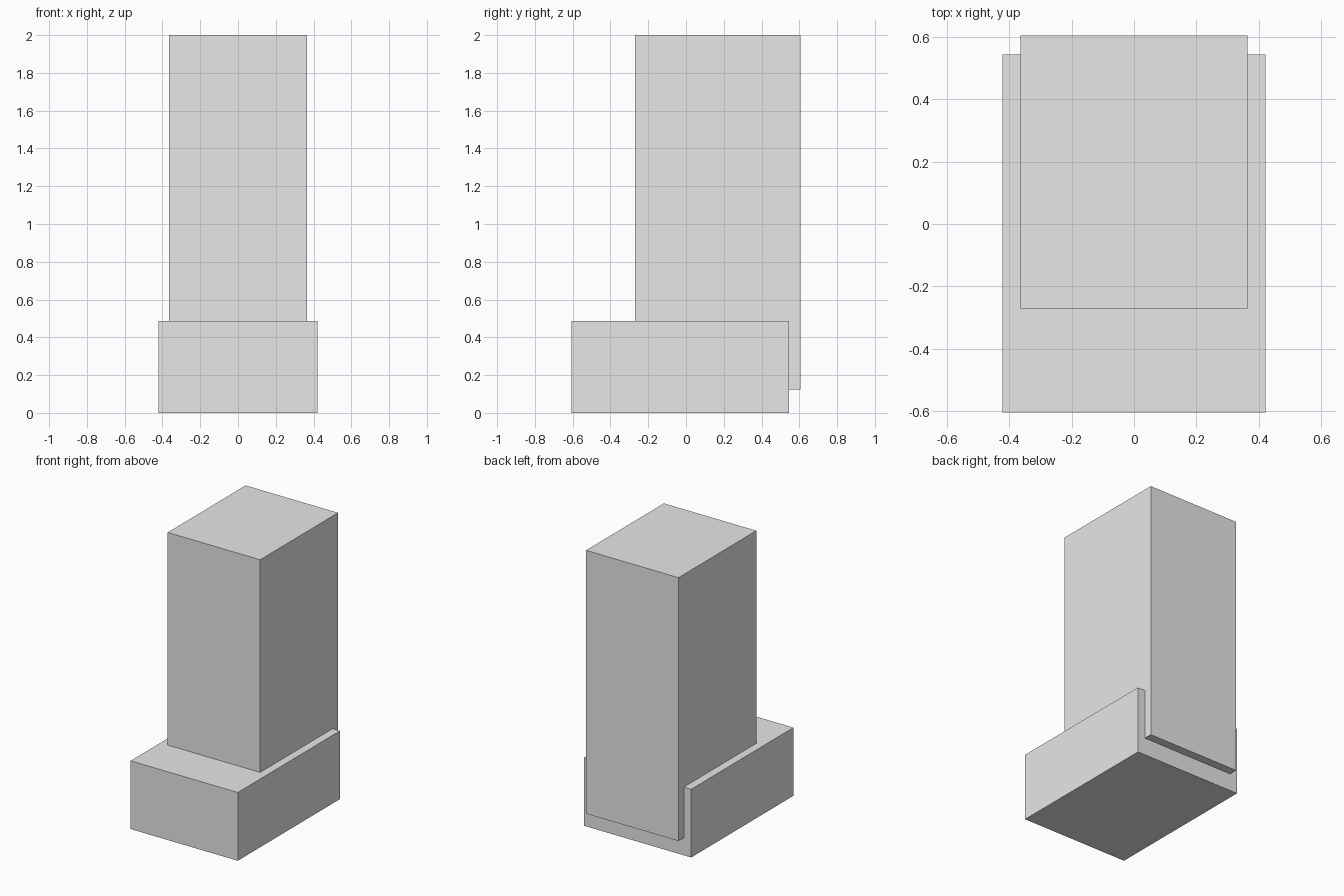
import bpy

cube = bpy.data.objects.get("Cube")
if cube:
    bpy.data.objects.remove(cube, do_unlink=True)

# Plain grey for both parts
grey = bpy.data.materials.new("light_grey")
grey.use_nodes = True
colour = (0.8, 0.8, 0.8, 1.0)
grey.diffuse_color = colour
grey.node_tree.nodes["Principled BSDF"].inputs["Base Color"].default_value = colour


def box(name, low, high):
    """Flat-faced block between two opposite corners."""
    centre = [(a + b) / 2 for a, b in zip(low, high)]
    bpy.ops.mesh.primitive_cube_add(size=1, location=centre)
    obj = bpy.context.object
    obj.name = name
    obj.scale = [b - a for a, b in zip(low, high)]
    bpy.ops.object.transform_apply(location=False, rotation=False, scale=True)
    obj.data.materials.append(grey)
    return obj


# Low wide base
box("base_block", (-0.422, -0.605, 0), (0.422, 0.544, 0.486))

# Tall tower sunk into the base, jutting out at the back
box("tower", (-0.364, -0.271, 0.125), (0.364, 0.605, 2))
